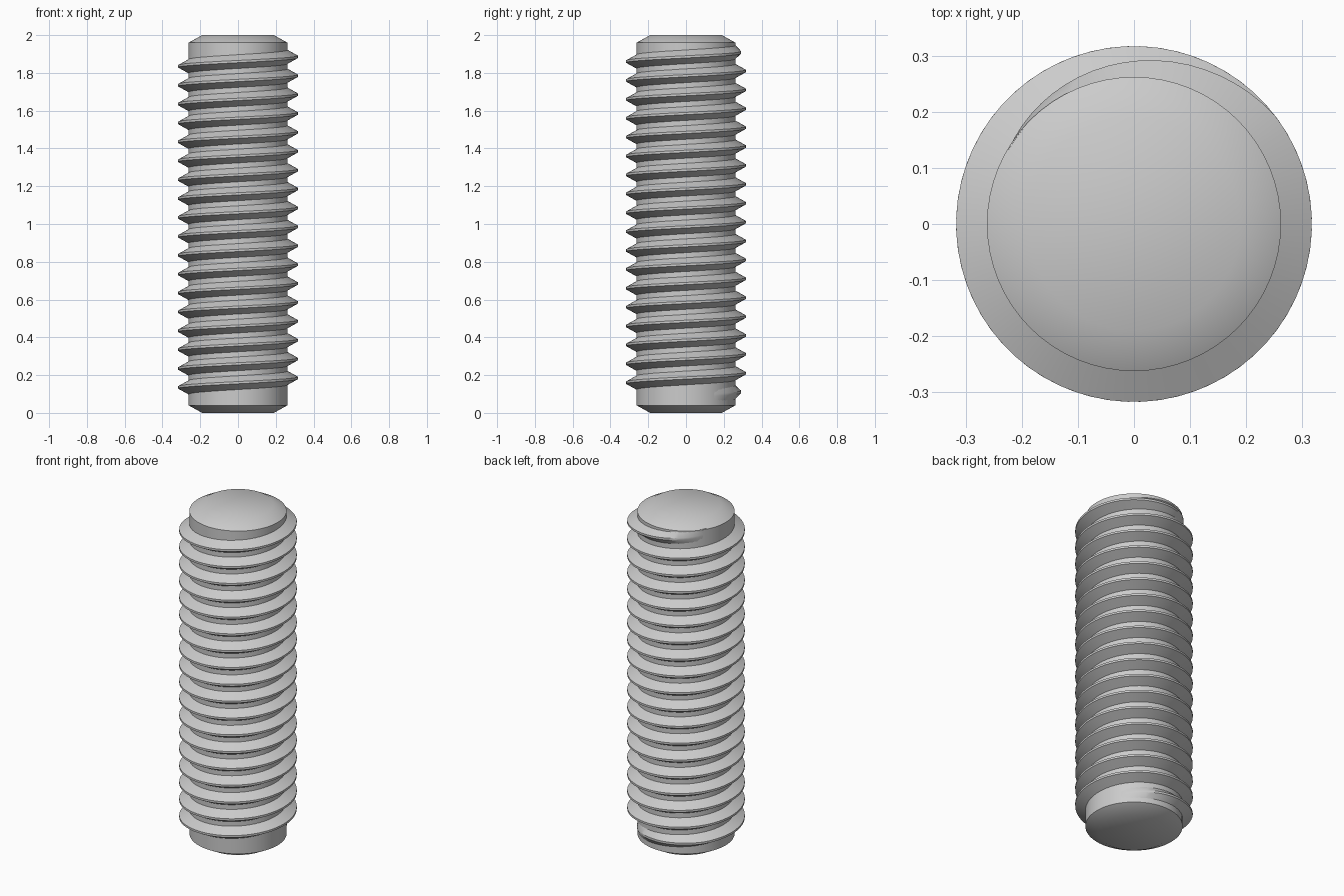
import bpy, math

cube = bpy.data.objects.get("Cube")
if cube:
    bpy.data.objects.remove(cube, do_unlink=True)

SIDES = 64                      # segments per turn
CORE_R, CREST_R, END_R = 0.262, 0.317, 0.19
HEIGHT, CHAMFER = 2.0, 0.04
PITCH, BASE_Z = 0.1, 0.085      # crest height at angle zero
BASE_HALF, CREST_HALF = 0.0375, 0.006
START, TURNS, FADE = math.radians(30), 18 + 1 / 3, math.radians(112)

steel = bpy.data.materials.new("steel grey")
steel.use_nodes = True
grey = (0.6, 0.6, 0.6, 1)
steel.diffuse_color = grey
steel.node_tree.nodes["Principled BSDF"].inputs["Base Color"].default_value = grey


def polar(r, a, z):
    return (r * math.cos(a), r * math.sin(a), z)


def add_part(name, verts, faces):
    mesh = bpy.data.meshes.new(name)
    mesh.from_pydata(verts, [], faces)
    mesh.materials.append(steel)
    obj = bpy.data.objects.new(name, mesh)
    bpy.context.collection.objects.link(obj)
    bpy.ops.object.select_all(action='DESELECT')
    obj.select_set(True)
    bpy.context.view_layer.objects.active = obj
    bpy.ops.object.shade_smooth_by_angle(angle=math.radians(30))
    return obj


# Core: turned cylinder with chamfered ends
profile = [(END_R, 0), (CORE_R, CHAMFER), (CORE_R, HEIGHT - CHAMFER), (END_R, HEIGHT)]
verts = [polar(r, math.tau * i / SIDES, z) for r, z in profile for i in range(SIDES)]
faces = [tuple(reversed(range(SIDES)))]
for ring in range(len(profile) - 1):
    a, b = ring * SIDES, (ring + 1) * SIDES
    for i in range(SIDES):
        j = (i + 1) % SIDES
        faces.append((a + i, a + j, b + j, b + i))
faces.append(tuple(range(3 * SIDES, 4 * SIDES)))
add_part("screw_core", verts, faces)

# Thread: helical ridge whose crest sinks into the core at both ends
steps = round(TURNS * SIDES)
sweep = TURNS * math.tau
root = CORE_R - 0.002
verts, faces = [], []
for s in range(steps + 1):
    t = sweep * s / steps
    angle = START + t
    z = BASE_Z + PITCH * angle / math.tau
    fade = min(1, t / FADE, (sweep - t) / FADE)
    crest = root + (CREST_R - root) * fade
    section = [(root, -BASE_HALF), (crest, -CREST_HALF),
               (crest, CREST_HALF), (root, BASE_HALF)]
    verts += [polar(r, angle, z + dz) for r, dz in section]
for s in range(steps):
    a, b = 4 * s, 4 * s + 4
    for k in range(3):
        faces.append((a + k, b + k, b + k + 1, a + k + 1))
add_part("screw_thread", verts, faces)
